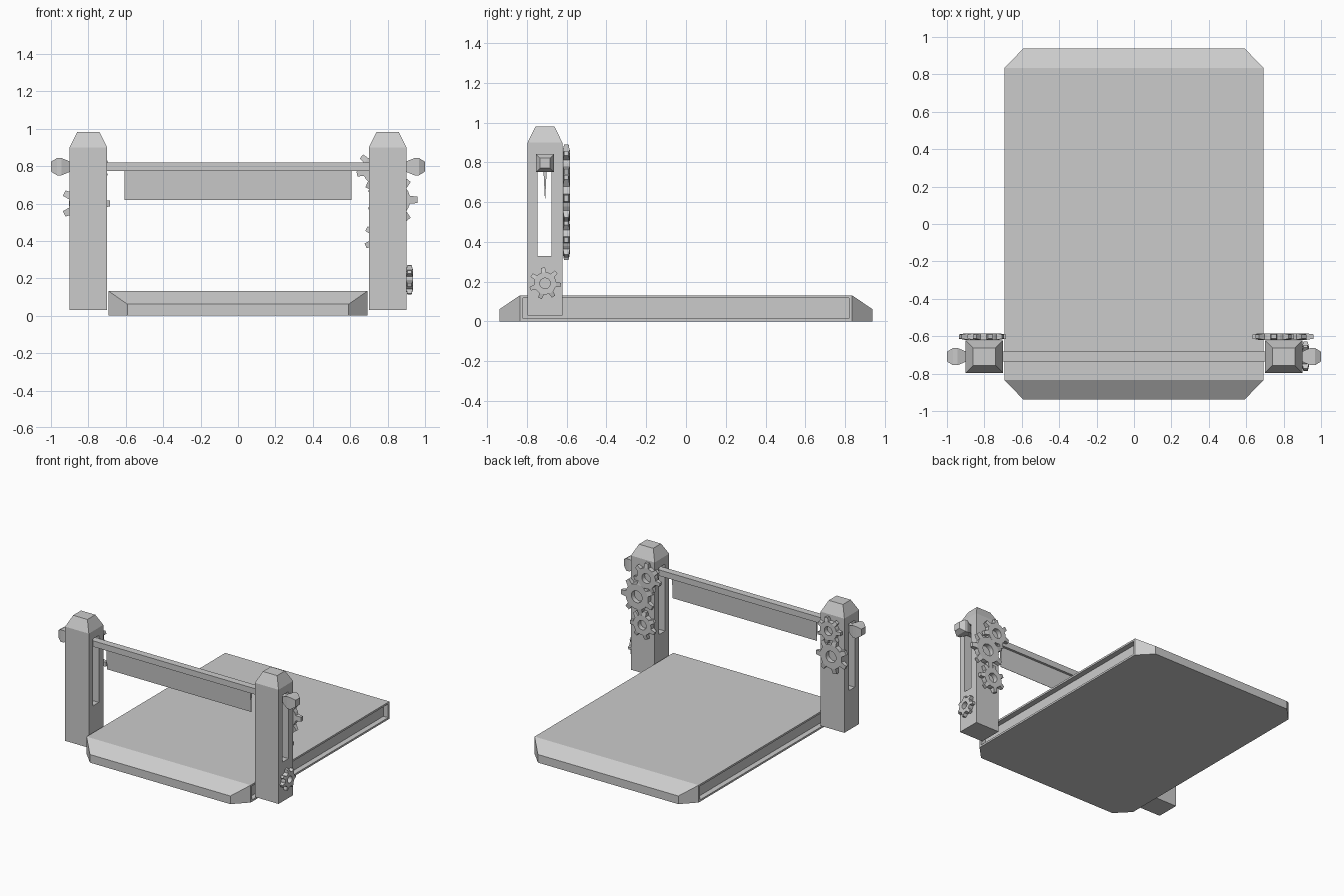
import bpy, bmesh
from math import sin, cos, tau, radians
from mathutils import Matrix, Vector

if "Cube" in bpy.data.objects:
    bpy.data.objects.remove(bpy.data.objects["Cube"])


def finish(name, bm, mirror=False):
    bmesh.ops.recalc_face_normals(bm, faces=bm.faces[:])
    mesh = bpy.data.meshes.new(name)
    bm.to_mesh(mesh)
    bm.free()
    ob = bpy.data.objects.new(name, mesh)
    bpy.context.collection.objects.link(ob)
    return ob


def hull(points):
    """Convex solid around points, with flat regions merged into single faces."""
    bm = bmesh.new()
    for p in points:
        bm.verts.new(p)
    bmesh.ops.convex_hull(bm, input=bm.verts[:])
    bmesh.ops.dissolve_limit(bm, angle_limit=radians(1), verts=bm.verts[:], edges=bm.edges[:])
    bm.normal_update()
    return bm


def box_points(x0, x1, y0, y1, z0, z1):
    return [(x, y, z) for x in (x0, x1) for y in (y0, y1) for z in (z0, z1)]


def mirror_x(ob):
    m = ob.modifiers.new("mirror", 'MIRROR')
    m.use_clip = False
    m.use_mirror_merge = False


def gear(name, centre, radius, turn=0.0, axis='Y', teeth=7, thick=0.035):
    """Holed gear whose teeth taper towards their tips."""
    bm = bmesh.new()
    root, hole, h = radius * 0.7, radius * 0.33, thick / 2
    # angle within one tooth pitch, is it a tip point
    pattern = ((0.0, False), (0.26, False), (0.36, True), (0.64, True), (0.74, False))
    rows = []
    for i in range(teeth):
        for frac, tip in pattern:
            a = (i + frac) / teeth * tau + turn
            r, ht = (radius, h * 0.65) if tip else (root, h)
            sect = [(hole, h), (root, h), (r, ht), (r, -ht), (root, -h), (hole, -h)]
            rows.append([bm.verts.new((d * cos(a), d * sin(a), z)) for d, z in sect])
    for i, a in enumerate(rows):
        b = rows[(i + 1) % len(rows)]
        for j in range(6):
            k = (j + 1) % 6
            bm.faces.new((a[j], b[j], b[k], a[k]))
    bmesh.ops.remove_doubles(bm, verts=bm.verts[:], dist=1e-5)
    # XZ plane for gears on the back, YZ plane for the one on the side
    rot = Matrix.Rotation(radians(90), 4, 'X')
    if axis == 'X':
        rot = Matrix.Rotation(radians(90), 4, 'Z') @ rot
    bm.transform(Matrix.Translation(Vector(centre)) @ rot)
    return finish(name, bm)


# Base slab with clipped, sloping ends
pts = box_points(-0.692, 0.692, -0.835, 0.835, 0, 0.132) + box_points(-0.592, 0.592, -0.938, 0.938, 0, 0.062)
bm = hull(pts)
# Recessed channel along each long side
sides = [f for f in bm.faces if abs(f.normal.x) > 0.99]
for f in sides:
    n = f.normal.copy()
    bmesh.ops.inset_individual(bm, faces=[f], thickness=0.02)
    inner = bmesh.ops.inset_individual(bm, faces=[f], thickness=0.0005)
    bmesh.ops.translate(bm, verts=f.verts[:], vec=-n * 0.04)
finish("base", bm)

# Posts with tapered caps and a through slot
post = finish("posts", hull(box_points(0.70, 0.90, -0.797, -0.622, 0.03, 0.90)
                            + box_points(0.74, 0.86, -0.757, -0.662, 0.90, 0.982)))
slot = finish("slot_cutter", hull(box_points(0.6, 1.0, -0.747, -0.677, 0.33, 0.84)))
slot.hide_render = True
slot.hide_viewport = True
slot.display_type = 'WIRE'
cut = post.modifiers.new("slot", 'BOOLEAN')
cut.operation = 'DIFFERENCE'
cut.solver = 'EXACT'
cut.object = slot
mirror_x(post)

# Crossbar and hanging blade
finish("crossbar", hull(box_points(-0.92, 0.92, -0.735, -0.682, 0.775, 0.82)))
finish("blade", hull(box_points(-0.608, 0.608, -0.718, -0.700, 0.777, 0.778)
                     + box_points(-0.608, 0.608, -0.710, -0.708, 0.62, 0.621)))

# Square end knobs
knob = []
for x, r in ((0.90, 0.028), (0.943, 0.046), (0.968, 0.046), (1.0, 0.026)):
    knob += [(x, -0.709 + sy * r, 0.797 + sz * r) for sy in (-1, 1) for sz in (-1, 1)]
mirror_x(finish("knobs", hull(knob)))

# Gear trains behind the posts, and one gear on the right side
for i, (x, z, r, t) in enumerate(((0.745, 0.78, 0.112, 0.2), (0.825, 0.62, 0.137, -0.45), (0.78, 0.415, 0.107, 0.4),
                                  (-0.79, 0.79, 0.10, 0.0), (-0.813, 0.60, 0.13, -0.45))):
    gear(f"back_gear_{i + 1}", (x, -0.602, z), r, t)
gear("side_gear", (0.917, -0.709, 0.192), 0.08, 0.35, axis='X')
